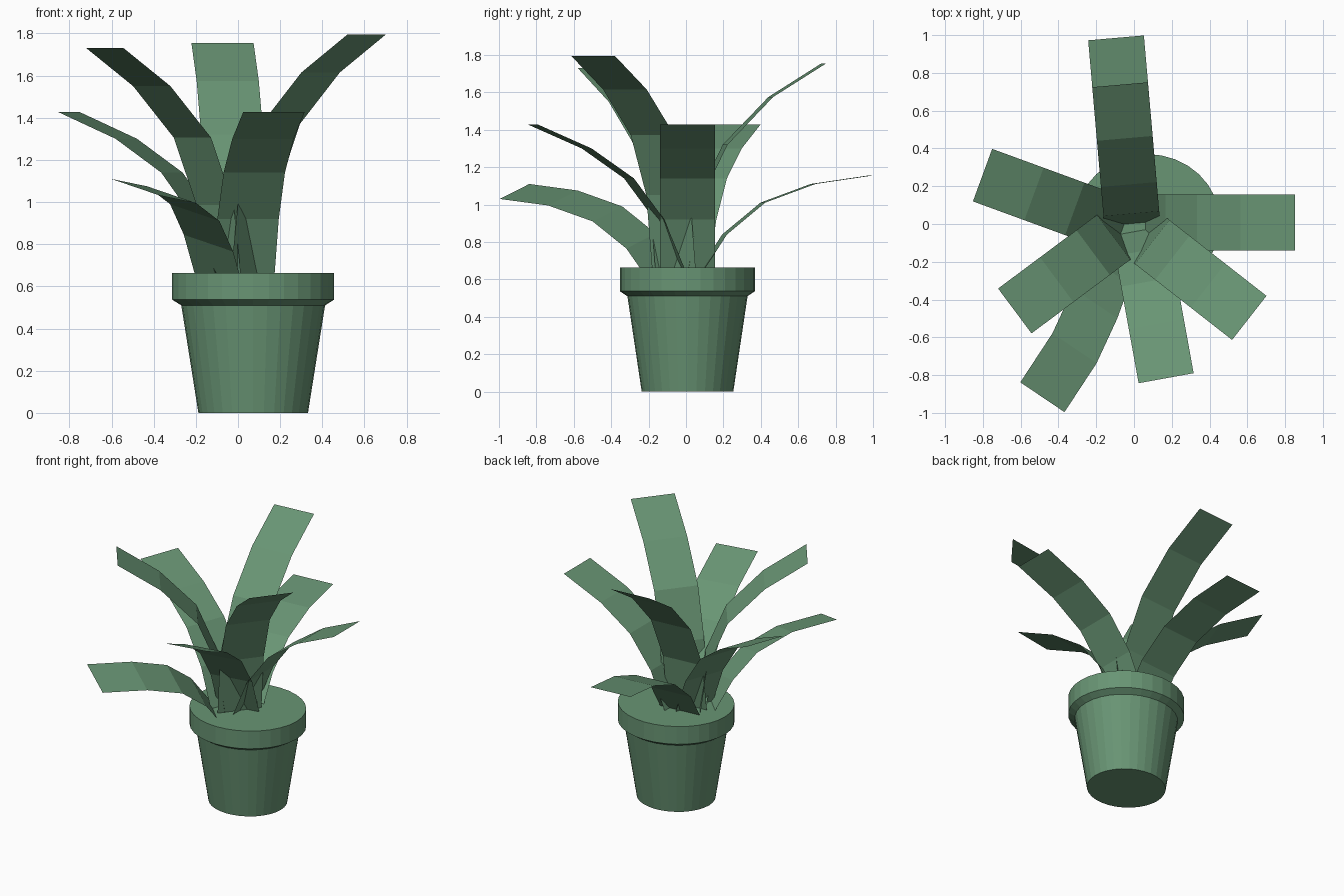
import bpy, bmesh
from math import cos, sin, pi, radians
from mathutils import Vector

if "Cube" in bpy.data.objects:
    bpy.data.objects.remove(bpy.data.objects["Cube"])

green = bpy.data.materials.new("green")
green.diffuse_color = (0.14, 0.30, 0.175, 1)
green.use_nodes = True
green.node_tree.nodes["Principled BSDF"].inputs["Base Color"].default_value = green.diffuse_color


def add_object(name, bm):
    bmesh.ops.recalc_face_normals(bm, faces=bm.faces)
    mesh = bpy.data.meshes.new(name)
    bm.to_mesh(mesh)
    bm.free()
    mesh.materials.append(green)
    obj = bpy.data.objects.new(name, mesh)
    bpy.context.collection.objects.link(obj)
    return obj


def pot(name, profile, center, squash, sides=32):
    """Closed turned body from (radius, z) rings with flat caps."""
    bm = bmesh.new()
    rings = []
    for r, z in profile:
        rings.append([bm.verts.new((center[0] + r * cos(2 * pi * i / sides),
                                    center[1] + squash * r * sin(2 * pi * i / sides), z))
                      for i in range(sides)])
    for a, b in zip(rings, rings[1:]):
        for i in range(sides):
            j = (i + 1) % sides
            bm.faces.new((a[i], a[j], b[j], b[i]))
    bm.faces.new(rings[0])
    bm.faces.new(rings[-1])
    return add_object(name, bm)


def strip(name, centers, across):
    """Flat ribbon following centers, with half-width vector across."""
    bm = bmesh.new()
    rows = [(bm.verts.new(c - across), bm.verts.new(c + across)) for c in centers]
    for (a, b), (c, d) in zip(rows, rows[1:]):
        bm.faces.new((a, b, d, c))
    return add_object(name, bm)


def leaf(name, profile, angle, ox, oy, dr=0, dz=0):
    a = radians(angle)
    out = Vector((cos(a), sin(a), 0))
    side = Vector((-sin(a), cos(a), 0)) * 0.148
    strip(name, [Vector((ox, oy, z + dz)) + out * (r + dr) for r, z in profile], side)


# Pot with thick rim and flat soil top
pot("pot", [(0.26, 0), (0.341, 0.51), (0.384, 0.537), (0.384, 0.663)], (0.072, 0.008), 0.942)

# Leaf side profiles as (reach, height)
tall = [(0.08, 0.55), (0.135, 0.985), (0.27, 1.306), (0.51, 1.55), (0.787, 1.73)]
tall_back = [(-0.02, 0.58), (0.045, 1.0), (0.20, 1.32), (0.445, 1.575), (0.73, 1.755)]
middle = [(0.02, 0.60), (0.155, 0.92), (0.32, 1.14), (0.55, 1.30), (0.84, 1.427)]
low = [(0.04, 0.60), (0.195, 0.84), (0.40, 1.01), (0.67, 1.11), (0.977, 1.155)]

# Tall leaves
leaf("tall_leaf_back", tall_back, 95, -0.01, 0.01)
leaf("tall_leaf_left", tall, 216.7, 0, 0.01)
leaf("tall_leaf_right", tall, -38, -0.013, -0.01, 0.004, 0.065)

# Middle leaves
leaf("middle_leaf_right", middle, 0, 0.013, 0.008)
leaf("middle_leaf_front", middle, -79.7, 0.02, 0.01)
leaf("middle_leaf_left", middle, 159.9, -0.013, -0.03)

# Low leaves: one level, one rolled to its side
leaf("low_leaf_back", low, 95, -0.01, 0.012)
strip("low_leaf_front",
      [Vector(p) for p in ((-0.08, -0.09, 0.59), (-0.14, -0.24, 0.805), (-0.205, -0.42, 0.95),
                           (-0.315, -0.658, 1.035), (-0.485, -0.917, 1.07))],
      Vector((0.117, -0.079, -0.04)))
